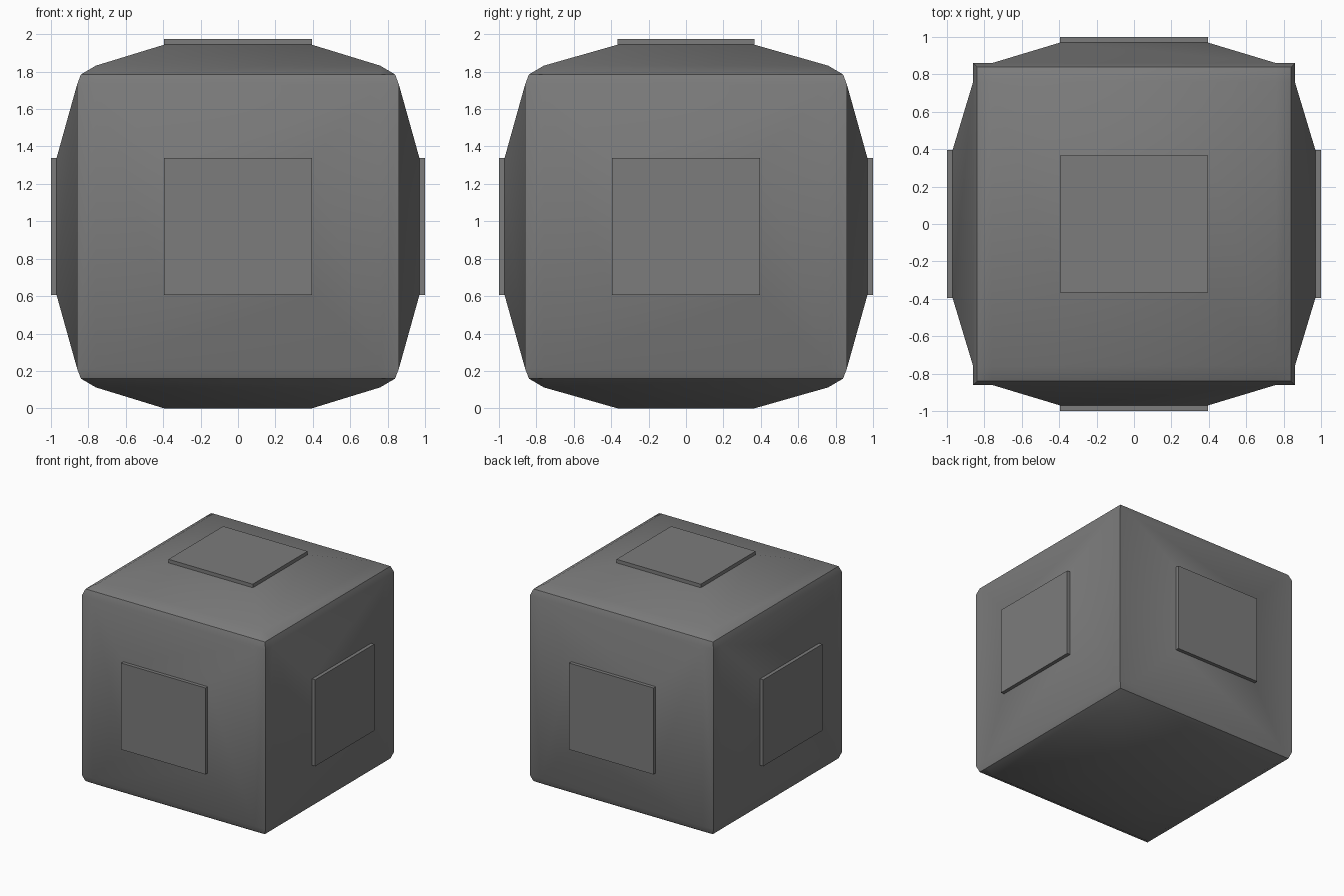
import bpy, bmesh

if "Cube" in bpy.data.objects:
    bpy.data.objects.remove(bpy.data.objects["Cube"])

MID_Z = 0.972                       # height of the cube's centre
bm = bmesh.new()


def add(p):
    return bm.verts.new((p[0], p[1], p[2] + MID_Z))


def lattice(p):
    """Turn lattice steps (-2, -1, 1, 2) into a point on the body's surface."""
    size = {1: (0.76,) * 3, 2: (0.86,) * 3}
    # top and bottom rims are pulled in slightly
    if abs(p[2]) == 2 and 2 in (abs(p[0]), abs(p[1])):
        size[2] = (0.84, 0.84, 0.813)
    return add([size[abs(k)][i] * (1 if k > 0 else -1) for i, k in enumerate(p)])


def bridge(r0, r1):
    for i in range(4):
        j = (i + 1) % 4
        bm.faces.new((r0[i], r0[j], r1[j], r1[i]))


def side(axis, sign):
    b, c = [i for i in range(3) if i != axis]

    def place(depth, u, v):
        p = [0, 0, 0]
        p[axis], p[b], p[c] = sign * depth, u, v
        return p

    # flat border around the face
    steps = (-2, -1, 1, 2)
    grid = [[lattice(place(2, u, v)) for v in steps] for u in steps]
    for i in range(3):
        for j in range(3):
            if (i, j) != (1, 1):
                bm.faces.new((grid[i][j], grid[i + 1][j],
                              grid[i + 1][j + 1], grid[i][j + 1]))

    # slope rising to the centre, then the raised pad (none underneath)
    ring = [grid[1][1], grid[2][1], grid[2][2], grid[1][2]]
    base = 0.972 if axis == 2 else 0.97
    underside = axis == 2 and sign < 0
    for depth in ([base] if underside else [base, base + 0.03]):
        inner = [add(place(depth, u * 0.395, v * 0.366))
                 for u, v in ((-1, -1), (1, -1), (1, 1), (-1, 1))]
        bridge(ring, inner)
        ring = inner
    bm.faces.new(ring)


for axis in range(3):
    for sign in (-1, 1):
        side(axis, sign)

bmesh.ops.remove_doubles(bm, verts=bm.verts[:], dist=0.001)
bmesh.ops.recalc_face_normals(bm, faces=bm.faces[:])

# padded cube
mesh = bpy.data.meshes.new("padded_cube")
bm.to_mesh(mesh)
bm.free()
cube = bpy.data.objects.new("padded_cube", mesh)
bpy.context.collection.objects.link(cube)
bpy.context.view_layer.objects.active = cube
cube.select_set(True)
bpy.ops.object.shade_smooth_by_angle()

# dark grey surface
dark = bpy.data.materials.new("dark_grey")
dark.diffuse_color = (0.2, 0.2, 0.2, 1)
dark.use_nodes = True
dark.node_tree.nodes["Principled BSDF"].inputs["Base Color"].default_value = dark.diffuse_color
mesh.materials.append(dark)
